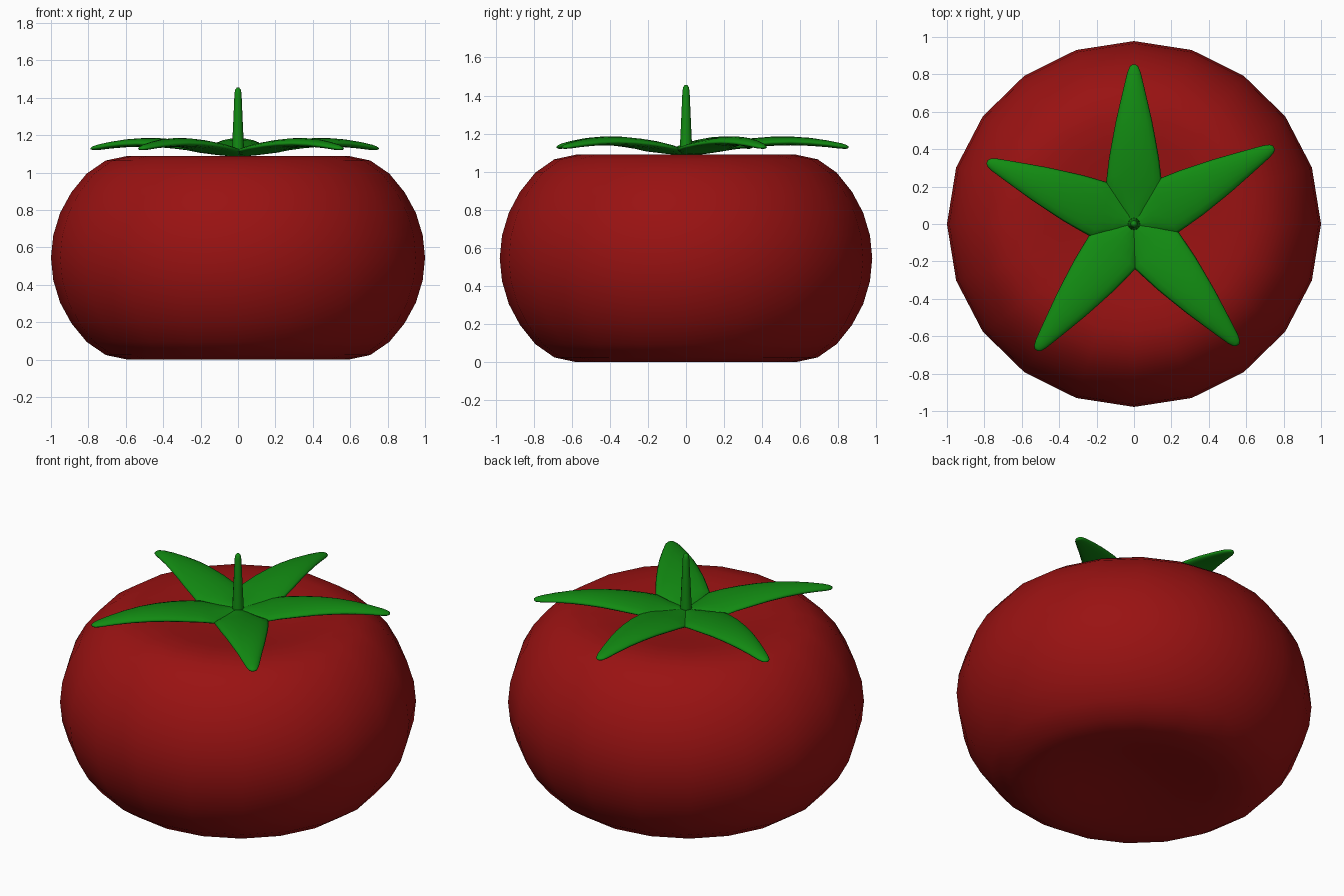
import bpy, bmesh, math
from mathutils import Matrix

if "Cube" in bpy.data.objects:
    bpy.data.objects.remove(bpy.data.objects["Cube"])


def material(name, rgb):
    m = bpy.data.materials.new(name)
    m.diffuse_color = (*rgb, 1)
    m.use_nodes = True
    m.node_tree.nodes["Principled BSDF"].inputs["Base Color"].default_value = m.diffuse_color
    return m


def skin(bm, rings):
    """Bridge equal-length closed rings and cap any open ends."""
    rows = [[bm.verts.new(p) for p in r] for r in rings]
    for a, b in zip(rows, rows[1:]):
        n = len(a)
        for i in range(n):
            j = (i + 1) % n
            bm.faces.new((a[i], a[j], b[j], b[i]))
    bm.faces.new(rows[0][::-1])
    bm.faces.new(rows[-1])


def finish(name, bm, mat):
    bmesh.ops.remove_doubles(bm, verts=bm.verts, dist=1e-5)
    bmesh.ops.recalc_face_normals(bm, faces=bm.faces)
    me = bpy.data.meshes.new(name)
    bm.to_mesh(me)
    bm.free()
    me.materials.append(mat)
    for p in me.polygons:
        p.use_smooth = True
    ob = bpy.data.objects.new(name, me)
    bpy.context.collection.objects.link(ob)
    return ob


red = material("red_skin", (0.32, 0.006, 0.006))
green = material("leaf_green", (0.006, 0.26, 0.006))

# fruit: 20-sided squashed sphere with dimpled poles
heights = [0, 0.12, 0.24, 0.35, 0.45, 0.52, 0.545, 0.537, 0.517, 0.498, 0.49]
bm = bmesh.new()
bmesh.ops.create_uvsphere(bm, u_segments=20, v_segments=20, radius=1)
for v in bm.verts:
    k = round(math.degrees(math.asin(max(-1, min(1, v.co.z)))) / 9)
    v.co.z = 0.545 + math.copysign(heights[abs(k)], k)
    v.co.y *= 0.978
finish("fruit_body", bm, red)

# leaves: (distance, half width, mid height, half thickness)
stations = [(-0.02, 0.015, 1.10, 0.012), (0.0, 0.03, 1.10, 0.016),
            (0.1, 0.098, 1.113, 0.02), (0.18, 0.154, 1.127, 0.022),
            (0.25, 0.146, 1.14, 0.023), (0.35, 0.134, 1.152, 0.024),
            (0.45, 0.116, 1.16, 0.024), (0.55, 0.097, 1.162, 0.023),
            (0.65, 0.074, 1.157, 0.021), (0.74, 0.053, 1.147, 0.018),
            (0.81, 0.036, 1.136, 0.015), (0.84, 0.024, 1.131, 0.011),
            (0.853, 0.010, 1.129, 0.005)]
N = 16
for n, deg in enumerate((28.7, 90, 157, 232.2, 310.7)):
    rings = []
    for r, w, z, t in stations:
        ring = []
        for i in range(N):
            a = 2 * math.pi * i / N
            c, s = math.cos(a), math.sin(a)
            # edges droop slightly
            ring.append((r, w * c, z + t * s - 0.06 * w * c * c))
        rings.append(ring)
    bm = bmesh.new()
    skin(bm, rings)
    bmesh.ops.transform(bm, matrix=Matrix.Rotation(math.radians(deg), 4, 'Z'), verts=bm.verts)
    finish(f"leaf_{n + 1}", bm, green)

# stem: tapered with a rounded tip
bm = bmesh.new()
skin(bm, [[(r * math.cos(math.pi * i / 6), r * math.sin(math.pi * i / 6), z) for i in range(12)]
          for z, r in ((1.09, 0.034), (1.13, 0.032), (1.28, 0.025), (1.42, 0.019),
                       (1.445, 0.015), (1.455, 0.006))])
finish("stem", bm, green)
